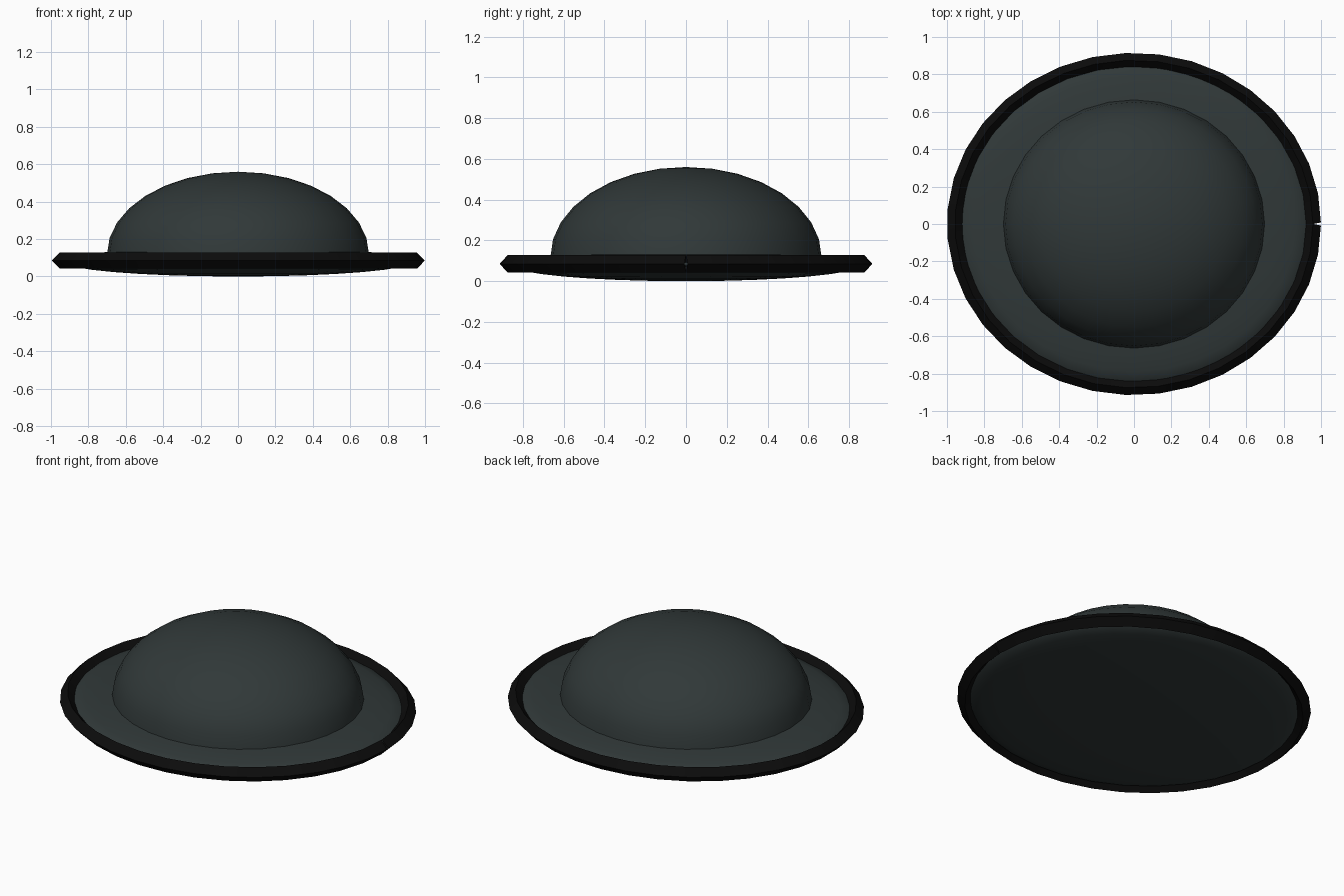
import bpy, bmesh, math
from mathutils import Vector

if "Cube" in bpy.data.objects:
    bpy.data.objects.remove(bpy.data.objects["Cube"])


def material(name, rgb):
    m = bpy.data.materials.new(name)
    m.diffuse_color = (*rgb, 1)
    m.use_nodes = True
    m.node_tree.nodes["Principled BSDF"].inputs["Base Color"].default_value = m.diffuse_color
    return m


felt = material("dark_green_grey", (0.030, 0.040, 0.040))
trim = material("near_black", (0.0035, 0.0035, 0.0035))


def finish(bm, name, mat):
    bmesh.ops.recalc_face_normals(bm, faces=bm.faces)
    mesh = bpy.data.meshes.new(name)
    bm.to_mesh(mesh)
    bm.free()
    mesh.materials.append(mat)
    ob = bpy.data.objects.new(name, mesh)
    bpy.context.collection.objects.link(ob)
    bpy.ops.object.select_all(action='DESELECT')
    ob.select_set(True)
    bpy.context.view_layer.objects.active = ob
    bpy.ops.object.shade_smooth_by_angle(angle=math.radians(40))
    return ob


def ellipsoid(name, radii, z, mat, half=False):
    bm = bmesh.new()
    bmesh.ops.create_uvsphere(bm, u_segments=32, v_segments=16, radius=1)
    if half:
        low = [v for v in bm.verts if v.co.z < -0.01]
        bmesh.ops.delete(bm, geom=low, context='VERTS')
    for v in bm.verts:
        v.co = Vector((v.co.x * radii[0], v.co.y * radii[1], v.co.z * radii[2] + z))
    return finish(bm, name, mat)


# Crown and thin lens-shaped brim
ellipsoid("crown", (0.70, 0.665, 0.44), 0.12, felt, half=True)
ellipsoid("brim", (0.935, 0.855, 0.079), 0.079, felt)

# Edge binding: a diamond-section tube around the brim, slightly open at +x
SEG, R, T, Z, SQUASH = 35, 0.957, 0.043, 0.085, 0.915
bm = bmesh.new()
rings = []
for i in range(SEG + 1):
    a = 2 * math.pi * i / SEG
    tilt = 0.2 if i == 0 else -0.2 if i == SEG else 0   # splayed open ends
    centre = Vector((R * math.cos(a), R * SQUASH * math.sin(a), Z))
    out = Vector((math.cos(a + tilt), math.sin(a + tilt) * SQUASH, 0))
    up = Vector((0, 0, 1))
    rings.append([bm.verts.new(centre + d * T) for d in (out, up, -out, -up)])
for p, q in zip(rings, rings[1:]):
    for k in range(4):
        n = (k + 1) % 4
        bm.faces.new((p[k], q[k], q[n], p[n]))
finish(bm, "brim_binding", trim)
